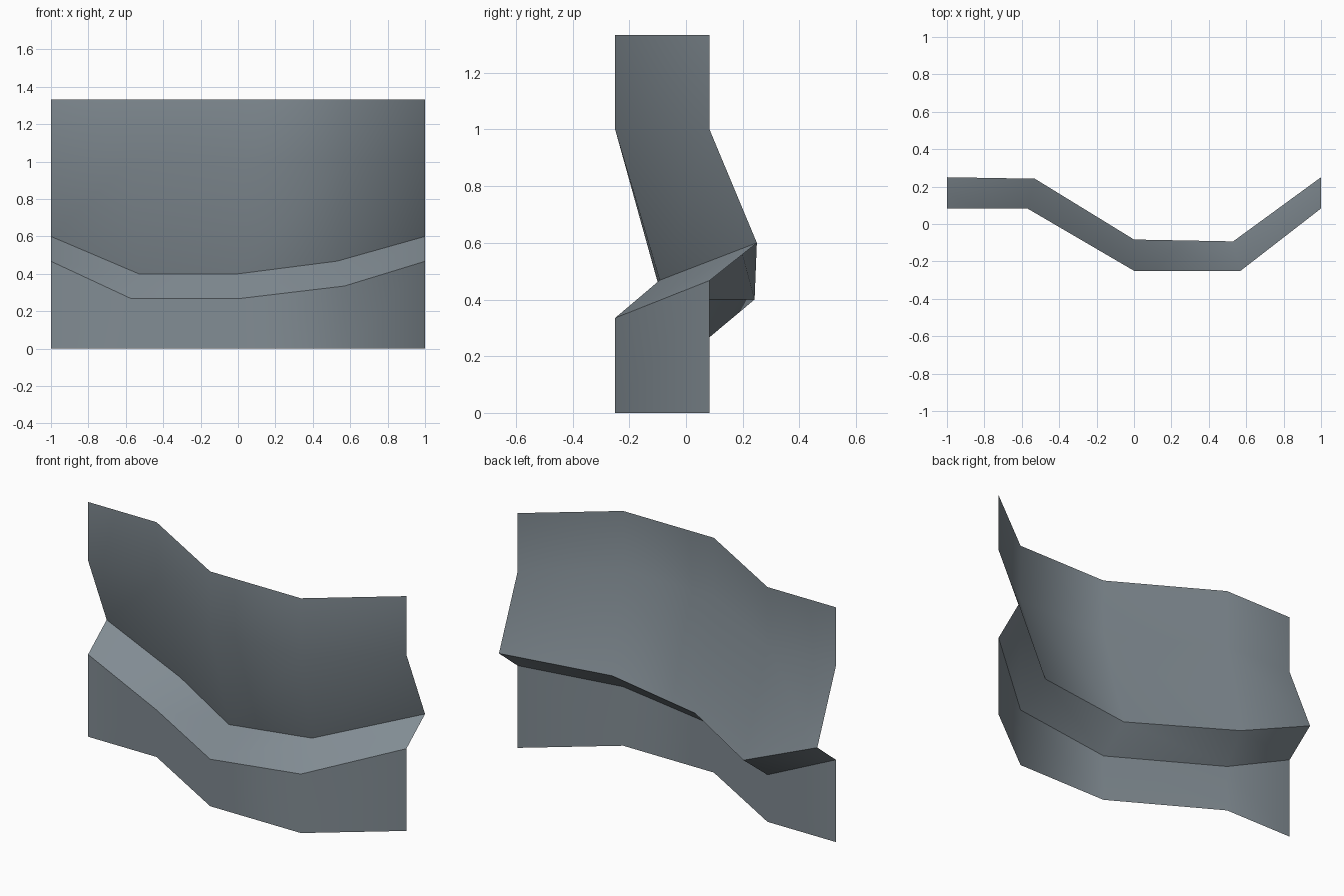
import bpy, bmesh

if "Cube" in bpy.data.objects:
    bpy.data.objects.remove(bpy.data.objects["Cube"])

# Folded sheet: one plan outline for the walls, one for the recessed crease
wall_plan = [(-1, 0.083), (-0.57, 0.083), (0, -0.25), (0.57, -0.25), (1, 0.083)]
crease_plan = [(-1, 0.25), (-0.53, 0.242), (0, -0.083), (0.53, -0.093), (1, 0.25)]
lip_heights = [0.467, 0.267, 0.267, 0.335, 0.467]
RISE = 0.133  # crease height above the lip


def row(plan, heights):
    return [(x, y, z) for (x, y), z in zip(plan, heights)]


# Rows from bottom edge to top edge
rows = [
    row(wall_plan, [0] * 5),
    row(wall_plan, lip_heights),
    row(crease_plan, [h + RISE for h in lip_heights]),
    row(wall_plan, [1.0] * 5),
    row(wall_plan, [1.333] * 5),
]

bm = bmesh.new()
grid = [[bm.verts.new(p) for p in r] for r in rows]
for low, high in zip(grid, grid[1:]):
    for i in range(4):
        face = bm.faces.new((low[i], low[i + 1], high[i + 1], high[i]))
        face.smooth = True

# Sharp folds at the lip and the crease, smooth bends elsewhere
for fold in (grid[1], grid[2]):
    for a, b in zip(fold, fold[1:]):
        bm.edges.get((a, b)).smooth = False

mesh = bpy.data.meshes.new("folded_panel")
bm.to_mesh(mesh)
bm.free()

# Slate grey sheet
grey = bpy.data.materials.new("slate_grey")
grey.diffuse_color = (0.22, 0.26, 0.29, 1)
grey.use_nodes = True
grey.node_tree.nodes["Principled BSDF"].inputs["Base Color"].default_value = grey.diffuse_color
mesh.materials.append(grey)

panel = bpy.data.objects.new("folded_panel", mesh)
bpy.context.collection.objects.link(panel)
